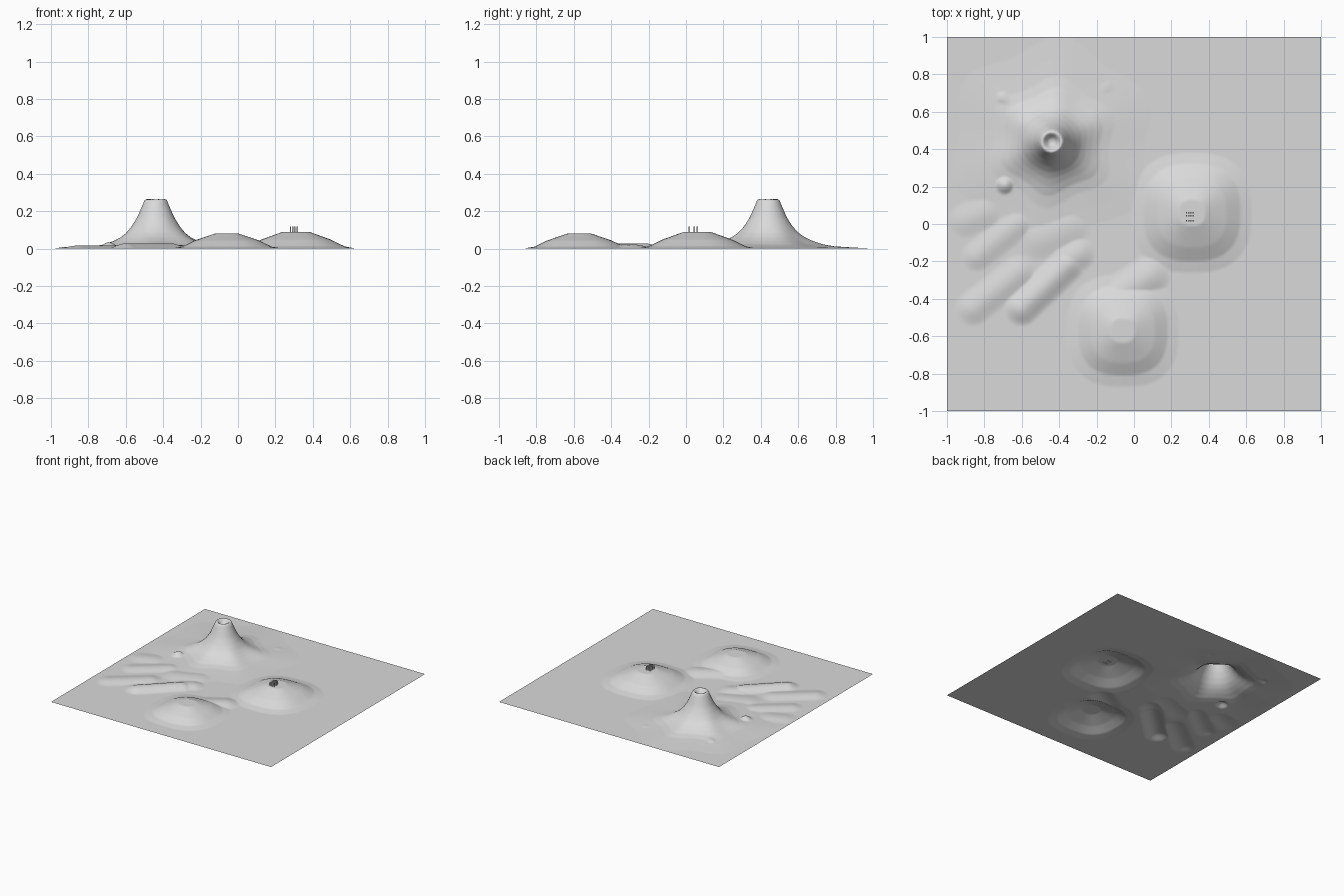
import bpy, bmesh, math
from mathutils import Vector

if "Cube" in bpy.data.objects:
    bpy.data.objects.remove(bpy.data.objects["Cube"])

def material(name, c):
    m = bpy.data.materials.new(name)
    m.diffuse_color = (c, c, c, 1)
    m.use_nodes = True
    m.node_tree.nodes["Principled BSDF"].inputs["Base Color"].default_value = m.diffuse_color
    return m

stone = material("grey stone", 0.7)

def finish(bm, name, smooth):
    me = bpy.data.meshes.new(name)
    bm.to_mesh(me)
    bm.free()
    me.materials.append(stone)
    ob = bpy.data.objects.new(name, me)
    bpy.context.collection.objects.link(ob)
    for p in me.polygons:
        p.use_smooth = smooth
    return ob

def ramp(pts, r):
    # piecewise linear profile: radius -> height
    if r <= pts[0][0]:
        return pts[0][1]
    for (a, ha), (b, hb) in zip(pts, pts[1:]):
        if r <= b:
            return ha + (hb - ha) * (r - a) / (b - a)
    return pts[-1][1]

# Volcano: crater bowl, rim, concave flank, wide skirt
VOLCANO = [(0, .225), (.02, .23), (.045, .262), (.057, .265), (.078, .215), (.10, .165),
           (.13, .118), (.16, .083), (.19, .06), (.225, .041), (.27, .023),
           (.33, .012), (.42, .006), (.53, 0)]

def volcano(x, y):
    dx, dy = x + .44, y - .44
    r = math.hypot(dx, dy)
    lobes = math.cos(6 * math.atan2(dy, dx) + .6)
    k = min(1, max(0, (r - .12) / .15))
    return ramp(VOLCANO, r * (1 + .07 * lobes * k))

# Flat-topped hill with a rounded square plan
def hill(x, y, cx, cy, top, base, h):
    r = (abs(x - cx) ** 2.6 + abs(y - cy) ** 2.6) ** (1 / 2.6)
    mid = top + .5 * (base - top)
    return ramp([(0, h), (top, h), (mid, h * .54), (base - .04, h * .13), (base + .02, 0)], r)

# Soft ridge along a segment
def ridge(x, y, a, b, h, w):
    a, b, p = Vector(a), Vector(b), Vector((x, y))
    d = b - a
    t = min(1, max(0, (p - a).dot(d) / d.length_squared)) if d.length else 0
    q = (p - a - d * t).length / w
    return h * (1 - q * q) ** 2 if q < 1 else 0

RIDGES = [
    ((-.60, -.45), (-.36, -.22), .028, .10), ((-.86, -.45), (-.62, -.26), .016, .10),
    ((-.36, -.20), (-.30, -.16), .018, .10), ((-.84, -.17), (-.62, .00), .013, .09),
    ((-.50, -.08), (-.35, -.02), .012, .12), ((-.90, .02), (-.80, .06), .010, .10),
    ((-.08, -.38), (.08, -.28), .022, .12), ((-.69, .21), (-.69, .21), .034, .07),
    ((-.70, .67), (-.66, .64), .020, .07), ((-.20, .68), (-.15, .72), .008, .08),
]

def height(x, y):
    z = max(volcano(x, y),
            hill(x, y, .31, .06, .07, .30, .09),
            hill(x, y, -.06, -.57, .065, .28, .08))
    return max([z] + [ridge(x, y, *r) for r in RIDGES])

# Terrain sheet
bm = bmesh.new()
bmesh.ops.create_grid(bm, x_segments=220, y_segments=220, size=1)
for v in bm.verts:
    v.co.z = height(v.co.x, v.co.y)
finish(bm, "terrain", True)

# Rows of tiny posts on the right hill
bm = bmesh.new()
for y in (.017, .044, .061):
    for x in (.281, .293, .304, .316):
        c = bmesh.ops.create_cube(bm, size=1)["verts"]
        for v in c:
            v.co = (x + v.co.x * .007, y + v.co.y * .008, .103 + v.co.z * .03)
finish(bm, "hilltop_posts", False)
